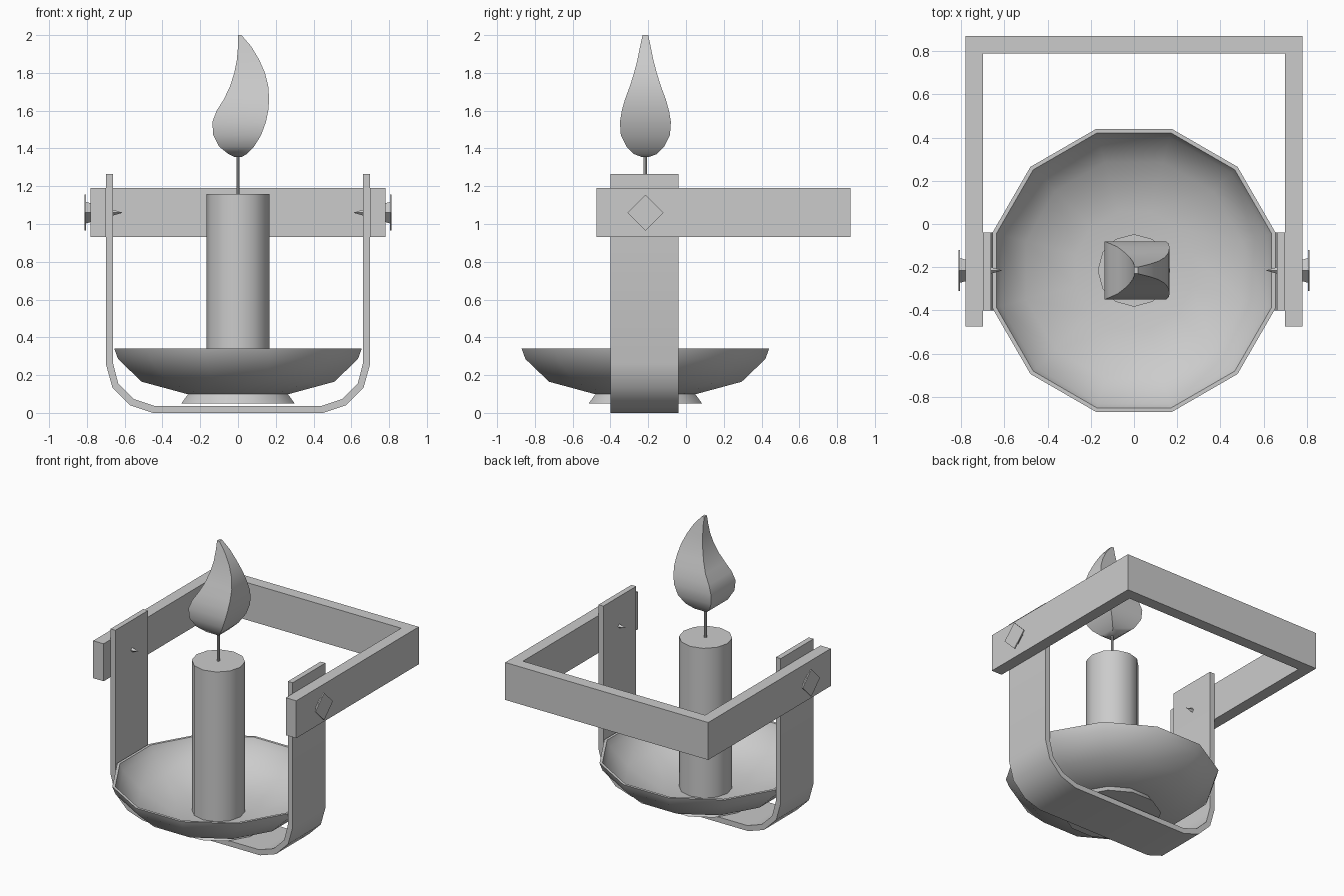
import bpy, bmesh, math
from mathutils import Vector

if "Cube" in bpy.data.objects:
    bpy.data.objects.remove(bpy.data.objects["Cube"], do_unlink=True)

CY = -0.215  # depth of the candle axis

grey = bpy.data.materials.new("plain_grey")
grey.use_nodes = True
grey.diffuse_color = (0.6, 0.6, 0.6, 1)
grey.node_tree.nodes["Principled BSDF"].inputs["Base Color"].default_value = (0.6, 0.6, 0.6, 1)


def finish(name, bm, angle=35):
    bmesh.ops.remove_doubles(bm, verts=bm.verts, dist=0.0001)
    bmesh.ops.recalc_face_normals(bm, faces=bm.faces)
    mesh = bpy.data.meshes.new(name)
    bm.to_mesh(mesh)
    bm.free()
    mesh.materials.append(grey)
    obj = bpy.data.objects.new(name, mesh)
    bpy.context.collection.objects.link(obj)
    bpy.ops.object.select_all(action="DESELECT")
    obj.select_set(True)
    bpy.context.view_layer.objects.active = obj
    bpy.ops.object.shade_smooth_by_angle(angle=math.radians(angle))
    return obj


def loft(name, rings):
    """Skin a list of equal rings and cap both ends."""
    bm = bmesh.new()
    loops = [[bm.verts.new(p) for p in ring] for ring in rings]
    n = len(loops[0])
    for a, b in zip(loops, loops[1:]):
        for i in range(n):
            j = (i + 1) % n
            bm.faces.new((a[i], a[j], b[j], b[i]))
    bm.faces.new(loops[0])
    bm.faces.new(loops[-1])
    return finish(name, bm)


def turned(name, profile, sides, phase=0.0):
    """Lathe (radius, z) points about the candle axis."""
    angles = [phase + math.tau * i / sides for i in range(sides)]
    return loft(name, [[(r * math.cos(a), CY + r * math.sin(a), z) for a in angles]
                       for r, z in profile])


def extruded(name, outline, move):
    """Push a flat outline through a vector."""
    return loft(name, [outline, [Vector(p) + Vector(move) for p in outline]])


# Twelve-sided dish with a flared foot, given by flat-to-centre distances
half = math.pi / 12
flat = 1 / math.cos(half)
dish = [(0.27, 0.10), (0.51, 0.165), (0.635, 0.285), (0.655, 0.34),
        (0.637, 0.34), (0.617, 0.295), (0.50, 0.183), (0.27, 0.12)]
turned("dish", [(r * flat, z) for r, z in dish], 12, half)
turned("dish_foot", [(0.30 * flat, 0.05), (0.26 * flat, 0.105)], 12, half)

# Candle and wick
turned("candle", [(0.168, 0.11), (0.168, 1.16)], 12)
turned("wick", [(0.009, 1.15), (0.009, 1.37)], 8)

# Four-edged curling flame: height, left x, right x, half depth
flame = [(1.355, -0.02, 0.02, 0.02), (1.37, -0.05, 0.045, 0.06),
         (1.41, -0.1, 0.085, 0.1), (1.47, -0.131, 0.122, 0.13),
         (1.54, -0.136, 0.148, 0.135), (1.60, -0.113, 0.16, 0.125),
         (1.66, -0.075, 0.165, 0.108), (1.73, -0.042, 0.16, 0.082),
         (1.80, -0.02, 0.143, 0.06), (1.87, -0.006, 0.112, 0.042),
         (1.94, 0.0, 0.07, 0.028), (2.0, 0.0, 0.018, 0.015)]
loft("flame", [[(l, CY - d, z), (r, CY - d, z), (r, CY + d, z), (l, CY + d, z)]
               for z, l, r, d in flame])

# U-shaped strap under the dish
outer = [(0.70, 1.265), (0.70, 0.26), (0.665, 0.135), (0.57, 0.04), (0.45, 0)]
inner = [(0.663, 1.265), (0.663, 0.268), (0.634, 0.155), (0.553, 0.074), (0.443, 0.037)]
mirror = lambda pts: [(-x, z) for x, z in reversed(pts)]
strap = outer + mirror(outer) + [(-x, z) for x, z in inner] + list(reversed(inner))
extruded("strap", [(x, -0.40, z) for x, z in strap], (0, 0.36, 0))

# Flat three-sided frame
frame = [(0.78, -0.475), (0.78, 0.87), (-0.78, 0.87), (-0.78, -0.475),
         (-0.70, -0.475), (-0.70, 0.79), (0.70, 0.79), (0.70, -0.475)]
extruded("frame", [(x, y, 0.93) for x, y in frame], (0, 0, 0.26))

# Pointed pins with diamond heads
pin = [(0.613, 0.001), (0.805, 0.057), (0.805, 0.095), (0.813, 0.095)]
for side, s in (("left", 1), ("right", -1)):
    loft(side + "_pin", [[(s * x, CY - r, 1.06), (s * x, CY, 1.06 - r),
                          (s * x, CY + r, 1.06), (s * x, CY, 1.06 + r)] for x, r in pin])
